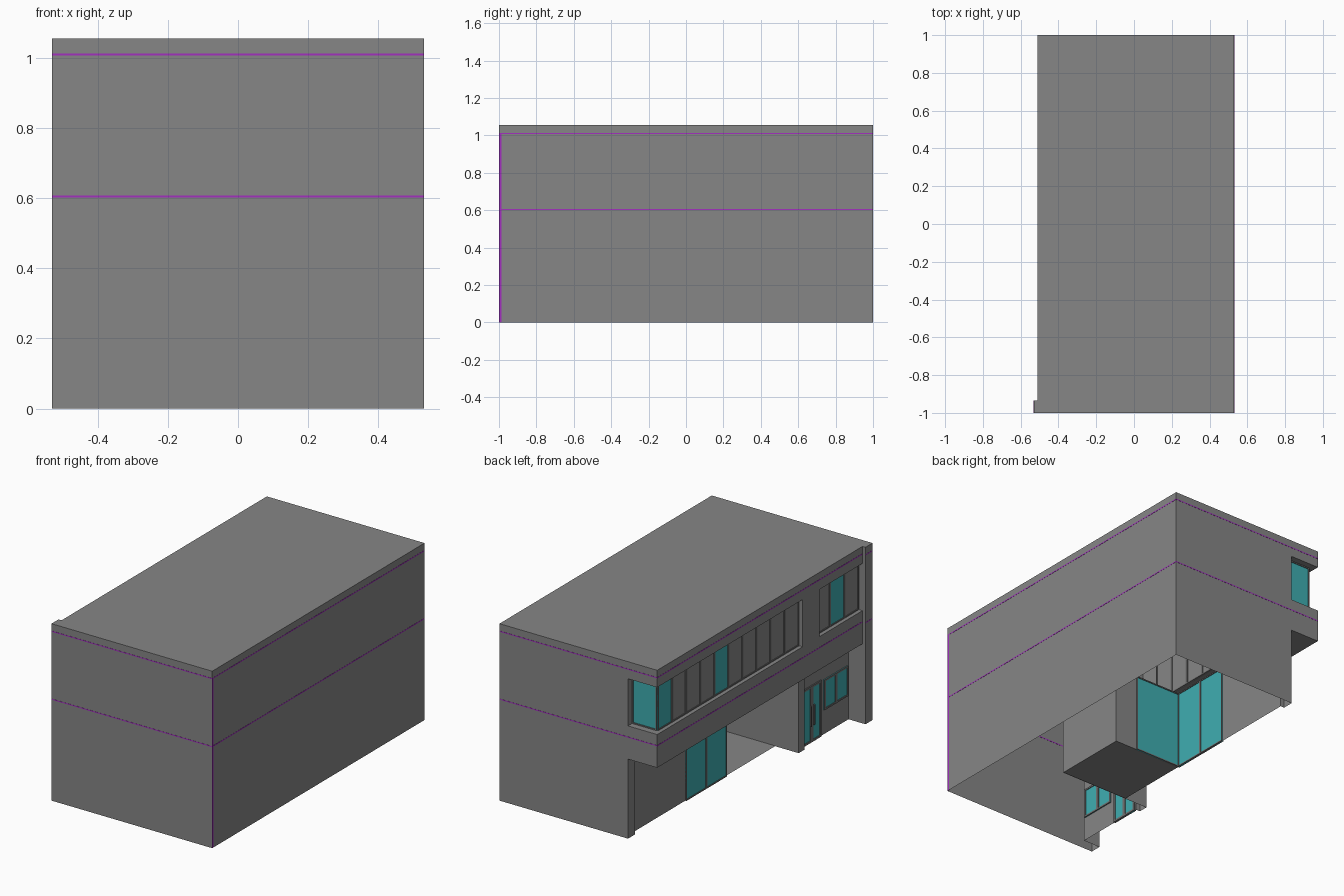
import bpy

cube = bpy.data.objects.get("Cube")
if cube:
    bpy.data.objects.remove(cube, do_unlink=True)


def material(name, color):
    m = bpy.data.materials.new(name)
    m.use_nodes = True
    m.diffuse_color = (*color, 1)
    m.node_tree.nodes["Principled BSDF"].inputs["Base Color"].default_value = (*color, 1)
    return m


WALL = material("wall grey", (0.24, 0.24, 0.24))
FRAME = material("frame grey", (0.17, 0.17, 0.17))
GLASS = material("teal glass", (0.05, 0.42, 0.44))
TRIM = material("purple joint", (0.36, 0.03, 0.52))
AXES = {"x": (0, 1, 2), "y": (1, 0, 2), "z": (2, 0, 1)}


def add_mesh(name, verts, faces, mat):
    mesh = bpy.data.meshes.new(name)
    mesh.from_pydata(verts, [], faces)
    mesh.materials.append(mat)
    obj = bpy.data.objects.new(name, mesh)
    bpy.context.collection.objects.link(obj)
    return obj


def sheets(name, facing, pos, rects, mat=WALL):
    """Flat rectangles (a0, a1, b0, b1) in one plane, facing e.g. '-x'."""
    n, a, b = AXES[facing[1]]
    verts, faces = [], []
    for a0, a1, b0, b1 in rects:
        i = len(verts)
        for p, q in ((a0, b0), (a1, b0), (a1, b1), (a0, b1)):
            co = [0, 0, 0]
            co[n], co[a], co[b] = pos, p, q
            verts.append(co)
        face = (i, i + 1, i + 2, i + 3)
        flip = (facing[0] == "-") != (facing[1] == "y")
        faces.append(face[::-1] if flip else face)
    return add_mesh(name, verts, faces, mat)


def plate(name, axis, pos, rects, mat, thick):
    obj = sheets(name, "+" + axis, pos, rects, mat)
    solid = obj.modifiers.new("thickness", "SOLIDIFY")
    solid.thickness = thick
    solid.offset = 0
    return obj


def window(name, axis, pos, a0, a1, z0, z1, count, glazed, bar=0.014):
    """A row of panes with mullions; the glazed panes are teal."""
    step = (a1 - a0) / count
    panes = [(a0 + step * i, a0 + step * (i + 1), z0, z1) for i in range(count)]
    for label, mat, picked in (("glass", GLASS, True), ("panel", WALL, False)):
        rects = [r for i, r in enumerate(panes) if (i in glazed) == picked]
        if rects:
            plate(name + "_" + label, axis, pos, rects, mat, 0.006)
    h = bar / 2
    bars = [(a0 + step * i - h, a0 + step * i + h, z0, z1) for i in range(1, count)]
    bars += [(a0, a0 + h, z0, z1), (a1 - h, a1, z0, z1)]
    bars += [(a0, a1, z0, z0 + h), (a0, a1, z1 - h, z1)]
    plate(name + "_frame", axis, pos, bars, FRAME, 0.014)


# Key lines of the building
TOP, SOFFIT, SILL, HEAD = 1.055, 0.474, 0.672, 0.953
RIGHT, FACE, PIER = 0.53, -0.51, -0.53
BACK, FRONT, INNER = 1.0, -1.0, -0.934
PANE_X, PANE_Y = -0.48, 0.955          # recessed upper glazing
ROOM_X, ENTRY_X, RETURN_X = -0.293, -0.418, -0.318
PASS_N, PASS_S, PASS_X = 0.04, -0.424, 0.164
FIN_S, FIN_X = -0.48, -0.446
WIN_A, WIN_B = -0.37, -0.53            # solid pier between the window strips

# Roof and plain outer walls
sheets("roof", "+z", TOP, [(FACE, RIGHT, FRONT, BACK), (PIER, FACE, FRONT, INNER)])
sheets("right_wall", "+x", RIGHT, [(FRONT, BACK, 0, TOP)])
sheets("front_wall", "-y", FRONT, [(PIER, RIGHT, 0, TOP)])
sheets("front_pier_side", "-x", PIER, [(FRONT, INNER, 0, TOP)])
sheets("front_pier_return", "+y", INNER,
       [(PIER, ENTRY_X, 0, SOFFIT), (PIER, FACE, SOFFIT, TOP), (FACE, PANE_X, SILL, HEAD)])
sheets("back_wall", "+y", BACK,
       [(RETURN_X, RIGHT, 0, TOP), (FACE, RETURN_X, SOFFIT, SILL), (FACE, RETURN_X, HEAD, TOP)])
sheets("back_wall_return", "-x", RETURN_X,
       [(INNER * -1, BACK, 0, SOFFIT), (PANE_Y, BACK, SILL, HEAD)])
sheets("back_wall_inner", "-y", -INNER, [(RETURN_X, ROOM_X, 0, SOFFIT)])

# Overhanging upper facade
sheets("upper_facade", "-x", FACE,
       [(INNER, BACK, SOFFIT, SILL), (INNER, BACK, HEAD, TOP), (WIN_B, WIN_A, SILL, HEAD)])
for name, facing, z in (("window_sill", "+z", SILL), ("window_head", "-z", HEAD)):
    sheets(name, facing, z,
           [(FACE, PANE_X, INNER, WIN_B), (FACE, PANE_X, WIN_A, BACK),
            (PANE_X, RETURN_X, PANE_Y, BACK)])
sheets("window_reveal_back", "+y", WIN_A, [(FACE, PANE_X, SILL, HEAD)])
sheets("window_reveal_front", "-y", WIN_B, [(FACE, PANE_X, SILL, HEAD)])
window("strip_window", "x", PANE_X, WIN_A, PANE_Y, SILL, HEAD, 10, {5, 9})
window("corner_window", "y", PANE_Y, PANE_X, RETURN_X, SILL, HEAD, 1, {0})
window("front_window", "x", PANE_X, INNER, WIN_B, SILL, HEAD, 3, {1})

# Underside of the overhang and ceiling of the open passage
sheets("soffit", "-z", SOFFIT,
       [(FACE, ROOM_X, PASS_N, -INNER), (FACE, RETURN_X, -INNER, BACK),
        (FACE, PASS_X, PASS_S, PASS_N),
        (FACE, FIN_X, FIN_S, PASS_S), (FACE, ENTRY_X, INNER, FIN_S)])

# Recessed ground floor room with glazed corner
GLASS_END = 0.425
sheets("room_wall", "-x", ROOM_X, [(GLASS_END, -INNER, 0, SOFFIT)])
window("room_window_side", "x", ROOM_X, PASS_N, GLASS_END, 0, SOFFIT, 2, {0, 1})
window("room_window_end", "y", PASS_N, ROOM_X, 0.017, 0, SOFFIT, 1, {0})

# Open passage
sheets("passage_floor", "+z", 0.002, [(ROOM_X, PASS_X, PASS_S, PASS_N)])
sheets("passage_back_wall", "-x", PASS_X, [(PASS_S, PASS_N, 0, SOFFIT)])
sheets("passage_end_wall", "-y", PASS_N, [(0.017, PASS_X, 0, SOFFIT)])
sheets("passage_fin_wall", "+y", PASS_S, [(FIN_X, PASS_X, 0, SOFFIT)])
sheets("fin_end", "-x", FIN_X, [(FIN_S, PASS_S, 0, SOFFIT)])
sheets("fin_return", "-y", FIN_S, [(FIN_X, ENTRY_X, 0, SOFFIT)])

# Entrance wall, double door and small windows
sheets("entry_wall", "-x", ENTRY_X, [(INNER, FIN_S, 0, SOFFIT)])
window("entry_door", "x", ENTRY_X, -0.67, -0.49, 0, 0.335, 2, {0, 1}, 0.024)
window("entry_window", "x", ENTRY_X, -0.925, -0.7, 0.145, 0.325, 2, {0, 1}, 0.02)
plate("door_handles", "x", ENTRY_X - 0.012,
      [(-0.6, -0.592, 0.1, 0.22), (-0.568, -0.56, 0.1, 0.22)], FRAME, 0.008)

# Thin coloured joint lines around the building
for label, z in (("floor", 0.605), ("roof", 1.01)):
    z0, z1 = z - 0.003, z + 0.003
    plate(label + "_joint_front", "y", FRONT, [(PIER, RIGHT, z0, z1)], TRIM, 0.002)
    plate(label + "_joint_back", "y", BACK, [(FACE, RIGHT, z0, z1)], TRIM, 0.002)
    plate(label + "_joint_right", "x", RIGHT, [(FRONT, BACK, z0, z1)], TRIM, 0.002)
    plate(label + "_joint_left", "x", FACE, [(INNER, BACK, z0, z1)], TRIM, 0.002)
    plate(label + "_joint_pier", "x", PIER, [(FRONT, INNER, z0, z1)], TRIM, 0.002)
plate("corner_joint", "x", RIGHT, [(FRONT, FRONT + 0.013, 0, 1.01)], TRIM, 0.002)
